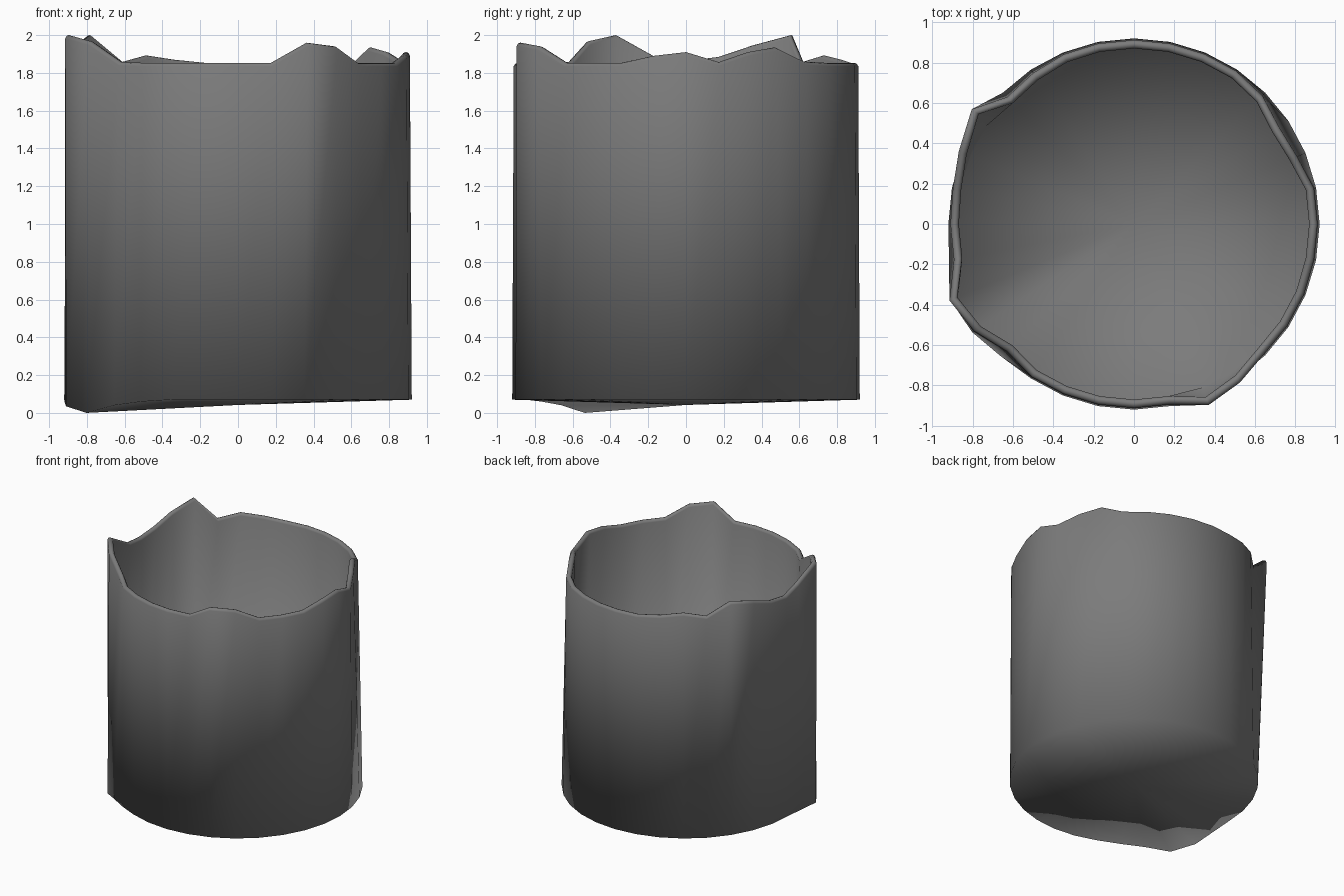
import bpy, bmesh, math

if "Cube" in bpy.data.objects:
    bpy.data.objects.remove(bpy.data.objects["Cube"])

N = 32
WALL = 0.042

# Broken rim: side index -> (radius, height); the other sides use the plain rim
rim = {i: (0.912, 1.853) for i in range(N)}
rim.update({
    0: (0.91, 1.91), 1: (0.91, 1.857), 2: (0.875, 1.91), 3: (0.865, 1.935), 4: (0.90, 1.86),
    10: (0.91, 1.87), 11: (0.90, 1.893), 12: (0.89, 1.857),
    13: (0.985, 2.0), 14: (0.94, 1.945), 15: (0.915, 1.885), 16: (0.91, 1.862),
    17: (0.91, 1.89), 18: (0.99, 2.0), 19: (0.955, 1.967), 20: (0.893, 1.857),
    26: (0.97, 1.96), 27: (0.945, 1.94), 31: (0.91, 1.89),
})
# Base circle with one corner pulled down
base = {i: (0.92, 0.07) for i in range(N)}
base.update({17: (0.935, 0.055), 18: (0.985, 0.035), 19: (0.965, 0.0),
             20: (0.93, 0.04), 21: (0.92, 0.06)})
# One peak sits a little off the regular spacing
rim_turn = {13: -1.5}

bm = bmesh.new()


def ring(func):
    verts = []
    for i in range(N):
        r, z, turn = func(i)
        a = math.radians(i * 360 / N + turn)
        verts.append(bm.verts.new((r * math.cos(a), r * math.sin(a), z)))
    return verts


def wall_ring(t, inset, drop):
    # Base ring (t = 0) or rim ring (t = 1)
    def f(i):
        r, z = rim[i] if t else base[i]
        return r - inset, z - drop, rim_turn.get(i, 0) * t
    return ring(f)


def bridge(a, b):
    for i in range(N):
        j = (i + 1) % N
        bm.faces.new((a[i], a[j], b[j], b[i]))


# Outer wall, rounded lip, inner wall
rings = [
    wall_ring(0, 0, 0), wall_ring(1, 0, 0.018),
    wall_ring(1, WALL * 0.2, 0.004), wall_ring(1, WALL * 0.5, 0),
    wall_ring(1, WALL * 0.8, 0.004), wall_ring(1, WALL, 0.018),
    wall_ring(0, WALL, -WALL),
]
for a, b in zip(rings, rings[1:]):
    bridge(a, b)

# Underside and inside floor as fans
for edge, z in ((rings[0], 0.042), (rings[-1], 0.042 + WALL)):
    c = bm.verts.new((0, 0, z))
    for i in range(N):
        bm.faces.new((edge[i], c, edge[(i + 1) % N]))

bmesh.ops.recalc_face_normals(bm, faces=bm.faces)
# Smooth everywhere: the wall shades softly into the floor
for f in bm.faces:
    f.smooth = True
mesh = bpy.data.meshes.new("broken_cylinder_shell")
bm.to_mesh(mesh)
bm.free()
obj = bpy.data.objects.new("broken_cylinder_shell", mesh)
bpy.context.collection.objects.link(obj)

# Dark grey
mat = bpy.data.materials.new("dark_grey")
mat.diffuse_color = (0.2, 0.2, 0.2, 1)
mat.use_nodes = True
mat.node_tree.nodes["Principled BSDF"].inputs["Base Color"].default_value = mat.diffuse_color
mesh.materials.append(mat)
